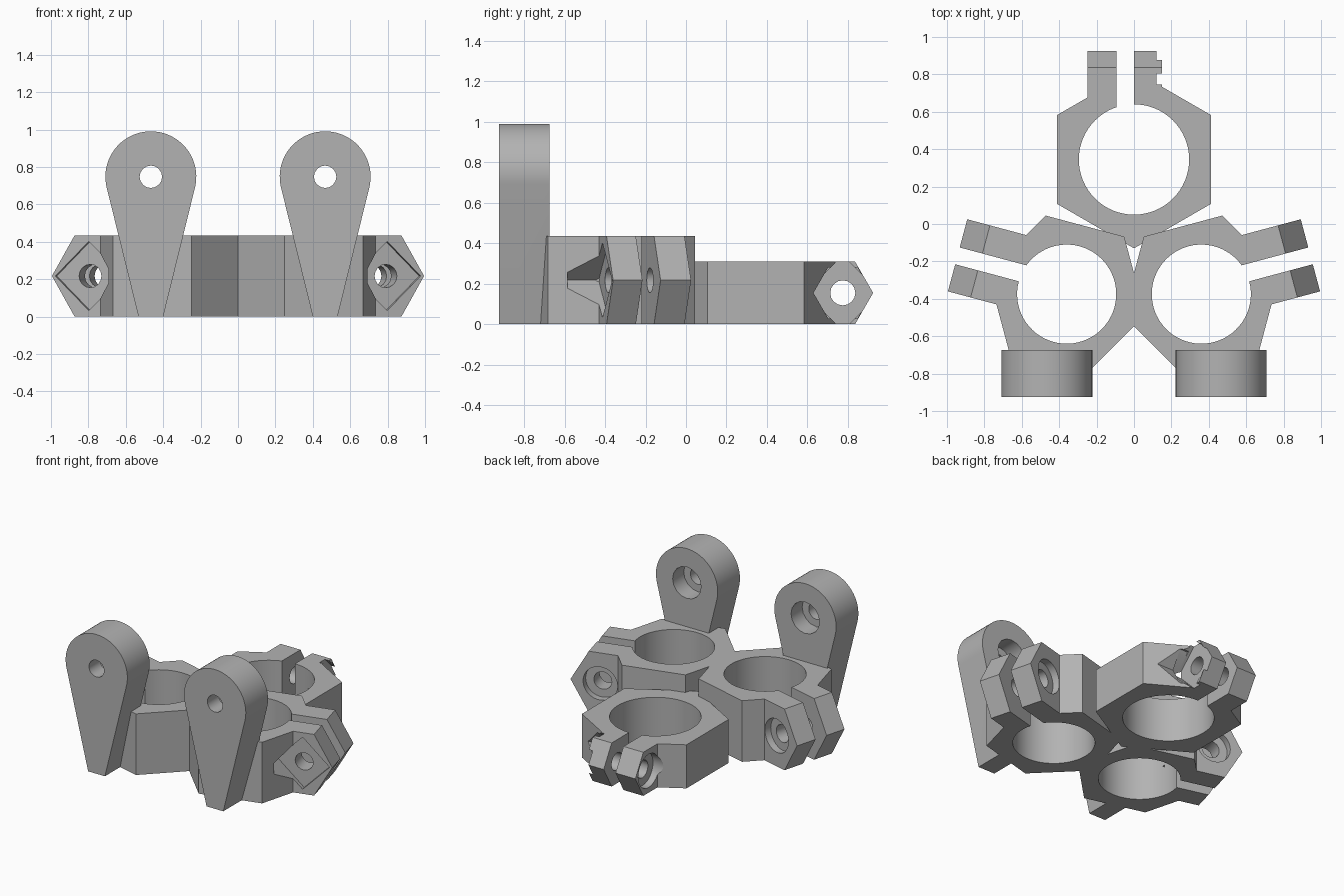
import bpy, bmesh, math
from mathutils import Matrix

if "Cube" in bpy.data.objects:
    bpy.data.objects.remove(bpy.data.objects["Cube"])

grey = bpy.data.materials.new("plain grey")
grey.diffuse_color = (0.45, 0.45, 0.45, 1)
grey.use_nodes = True
grey.node_tree.nodes["Principled BSDF"].inputs["Base Color"].default_value = grey.diffuse_color


def ngon(n, r, cx=0.0, cy=0.0, turn=0.0):
    return [(cx + r * math.cos(turn + 2 * math.pi * i / n),
             cy + r * math.sin(turn + 2 * math.pi * i / n)) for i in range(n)]


def prism(name, pts, d0, d1, axis, mat):
    """Extrude a profile along local z or local y, then place it."""
    put = (lambda a, b, d: (a, b, d)) if axis == 'z' else (lambda a, b, d: (a, d, b))
    bm = bmesh.new()
    lo = [bm.verts.new(put(a, b, d0)) for a, b in pts]
    hi = [bm.verts.new(put(a, b, d1)) for a, b in pts]
    bm.faces.new(lo)
    bm.faces.new(hi)
    for i in range(len(pts)):
        j = (i + 1) % len(pts)
        bm.faces.new((lo[i], lo[j], hi[j], hi[i]))
    bm.transform(mat)
    bmesh.ops.recalc_face_normals(bm, faces=bm.faces)
    me = bpy.data.meshes.new(name)
    bm.to_mesh(me)
    bm.free()
    me.materials.append(grey)
    ob = bpy.data.objects.new(name, me)
    bpy.context.collection.objects.link(ob)
    return ob


solids, cutters = [], []


def add(*args):
    solids.append(prism(*args))


def cut(*args):
    cutters.append(prism(*args))


def clamp(mat, h, r_hex, r_hole, tip, bolt, pocket_end):
    """Split hexagonal clamp opening along local +x."""
    m = h / 2
    slope = m * math.tan(math.radians(30))
    add("clamp_body", ngon(6, r_hex), 0, h, 'z', mat)
    # pair of pointed lugs, separated by the slot
    add("clamp_lugs", [(0.2, 0), (tip - slope, 0), (tip, m), (tip - slope, h), (0.2, h)],
        -0.15, 0.249, 'y', mat)
    cut("bore", ngon(64, r_hole), -0.1, h + 0.1, 'z', mat)
    cut("slot", [(0.1, 0), (0.8, 0), (0.8, 0.093), (0.1, 0.093)], -0.1, h + 0.1, 'z', mat)
    cut("bolt_hole", ngon(16, 0.062, bolt, m), -0.3, 0.4, 'y', mat)
    cut("square_nut_pocket", ngon(4, 0.185, bolt, m), -pocket_end, -0.12, 'y', mat)
    cut("bolt_head_recess", ngon(32, 0.118, bolt, m), 0.2, 0.5, 'y', mat)


# rear clamp
rear = Matrix.Translation((0, 0.345, 0)) @ Matrix.Rotation(math.radians(90), 4, 'Z')
clamp(rear, 0.31, 0.475, 0.295, 0.58, 0.43, 0.2)
cut("nut_clearance", ngon(6, 0.145, 0.43, 0.155), -0.6, -0.14, 'y', rear)

# mirrored front clamps and mounting ears
for side in (1, -1):
    flip = Matrix.Diagonal((side, 1, 1, 1))
    front = flip @ Matrix.Translation((0.36, -0.375, 0)) @ Matrix.Rotation(math.radians(15), 4, 'Z')
    clamp(front, 0.435, 0.435, 0.265, 0.617, 0.413, 0.29)

    # teardrop ear: round top tapering to a narrow foot
    cx, cz, r = 0.466, 0.748, 0.243
    a0 = math.radians(-13.5)
    arc = [(cx + r * math.cos(a0 + (math.pi - 2 * a0) * i / 40),
            cz + r * math.sin(a0 + (math.pi - 2 * a0) * i / 40)) for i in range(41)]
    add("mounting_ear", arc + [(cx - 0.066, 0), (cx + 0.066, 0)], -0.925, -0.675, 'y', flip)
    cut("ear_hole", ngon(16, 0.06, cx, cz), -1.0, -0.6, 'y', flip)
    cut("ear_recess", ngon(16, 0.112, cx, cz), -0.8, -0.6, 'y', flip)

# join everything into one solid, then make the cuts
bracket = solids[0]
bracket.name = "triple_clamp_bracket"
bpy.context.view_layer.objects.active = bracket
for op, parts in (('UNION', solids[1:]), ('DIFFERENCE', cutters)):
    for part in parts:
        mod = bracket.modifiers.new(op.lower(), 'BOOLEAN')
        mod.operation, mod.solver, mod.object = op, 'EXACT', part
        bpy.ops.object.modifier_apply(modifier=mod.name)
for part in solids[1:] + cutters:
    bpy.data.objects.remove(part)

bpy.ops.object.select_all(action='DESELECT')
bracket.select_set(True)
bpy.ops.object.shade_smooth_by_angle(angle=math.radians(28))
